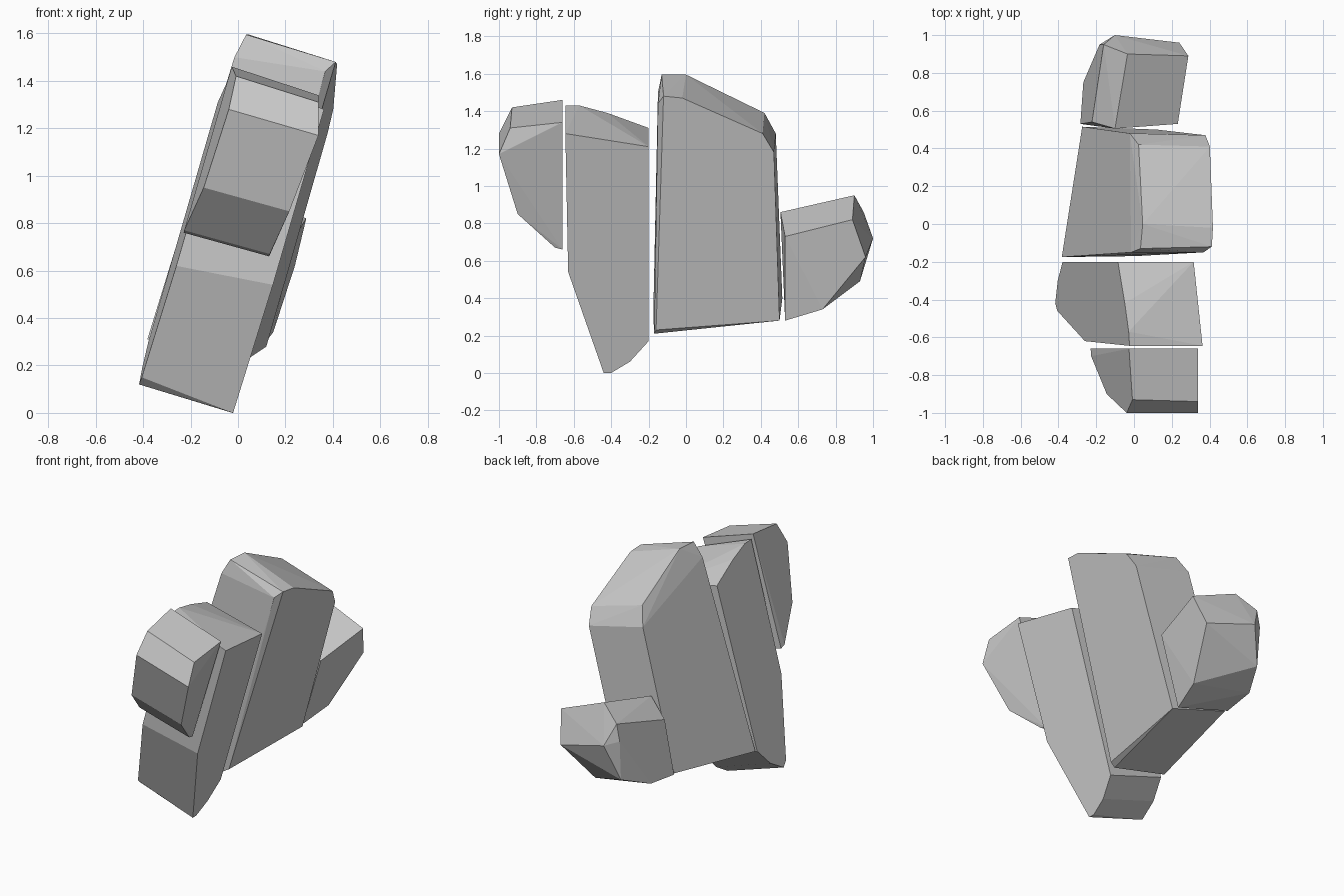
import bpy, bmesh, math

LEAN = 0.29          # sideways lean of every slab per unit of height
RIGHT, LEFT = -0.02, -0.45   # x of the two big faces at ground level


def slab(name, right, left, skew=0.0, pivot=0.0):
    """Leaning faceted stone: hull of two (y, z[, dx]) side outlines."""
    bm = bmesh.new()
    for base, outline in ((RIGHT, right), (LEFT, left)):
        for y, z, *dx in outline:
            x = base + LEAN * z + skew * (y - pivot) + sum(dx)
            bm.verts.new((x, y, z))
    hull = bmesh.ops.convex_hull(bm, input=bm.verts)
    junk = set(hull["geom_interior"]) | set(hull["geom_unused"])
    bmesh.ops.delete(bm, geom=[g for g in junk if isinstance(g, bmesh.types.BMVert)],
                     context="VERTS")
    bmesh.ops.dissolve_limit(bm, angle_limit=math.radians(3),
                             verts=bm.verts, edges=bm.edges)
    bmesh.ops.recalc_face_normals(bm, faces=bm.faces)
    mesh = bpy.data.meshes.new(name)
    bm.to_mesh(mesh)
    bm.free()
    obj = bpy.data.objects.new(name, mesh)
    bpy.context.collection.objects.link(obj)
    return obj


# Short front stone, hanging high
slab("front_stone",
     [(-0.66, 1.34, -0.03), (-0.94, 1.31, -0.02), (-1.0, 1.17, 0.02),
      (-0.90, 0.85, -0.01), (-0.70, 0.67, -0.04), (-0.66, 0.66, -0.04)],
     [(-0.66, 1.46), (-0.93, 1.42, 0.03), (-1.0, 1.28, 0.04),
      (-0.90, 0.95, 0.03), (-0.70, 0.77), (-0.66, 0.76)])

# Tall narrow slab reaching the ground
slab("tall_slab",
     [(-0.645, 1.28), (-0.20, 1.21), (-0.20, 0.17), (-0.30, 0.06),
      (-0.40, 0.0), (-0.44, 0.0), (-0.63, 0.54)],
     [(-0.645, 1.43), (-0.57, 1.43), (-0.42, 1.39), (-0.20, 1.31), (-0.20, 0.30),
      (-0.30, 0.19), (-0.42, 0.12), (-0.46, 0.15), (-0.62, 0.62)],
     skew=-0.06, pivot=-0.45)

# Largest slab in the middle
slab("main_slab",
     [(-0.15, 1.44, -0.03), (-0.12, 1.48), (-0.02, 1.47), (0.41, 1.28),
      (0.47, 1.18), (0.50, 0.28), (-0.16, 0.23), (-0.17, 0.21, -0.03)],
     [(-0.15, 1.50), (-0.13, 1.595, 0.02), (0.0, 1.595, 0.02), (0.42, 1.39, 0.02),
      (0.48, 1.28), (0.515, 0.40), (-0.175, 0.31, -0.02)],
     skew=0.09, pivot=-0.15)

# Low rear stone
slab("rear_stone",
     [(0.53, 0.73, 0.04), (0.89, 0.82, 0.07), (0.96, 0.62, 0.08),
      (0.73, 0.34, 0.07), (0.53, 0.28, 0.04)],
     [(0.505, 0.86, 0.10), (0.90, 0.95, 0.14), (0.95, 0.86, 0.04), (1.0, 0.72, 0.14),
      (0.54, 0.75, 0.01), (0.93, 0.49, 0.13), (0.75, 0.42, 0.06),
      (0.53, 0.40, 0.05), (0.95, 0.75, 0.05)])
